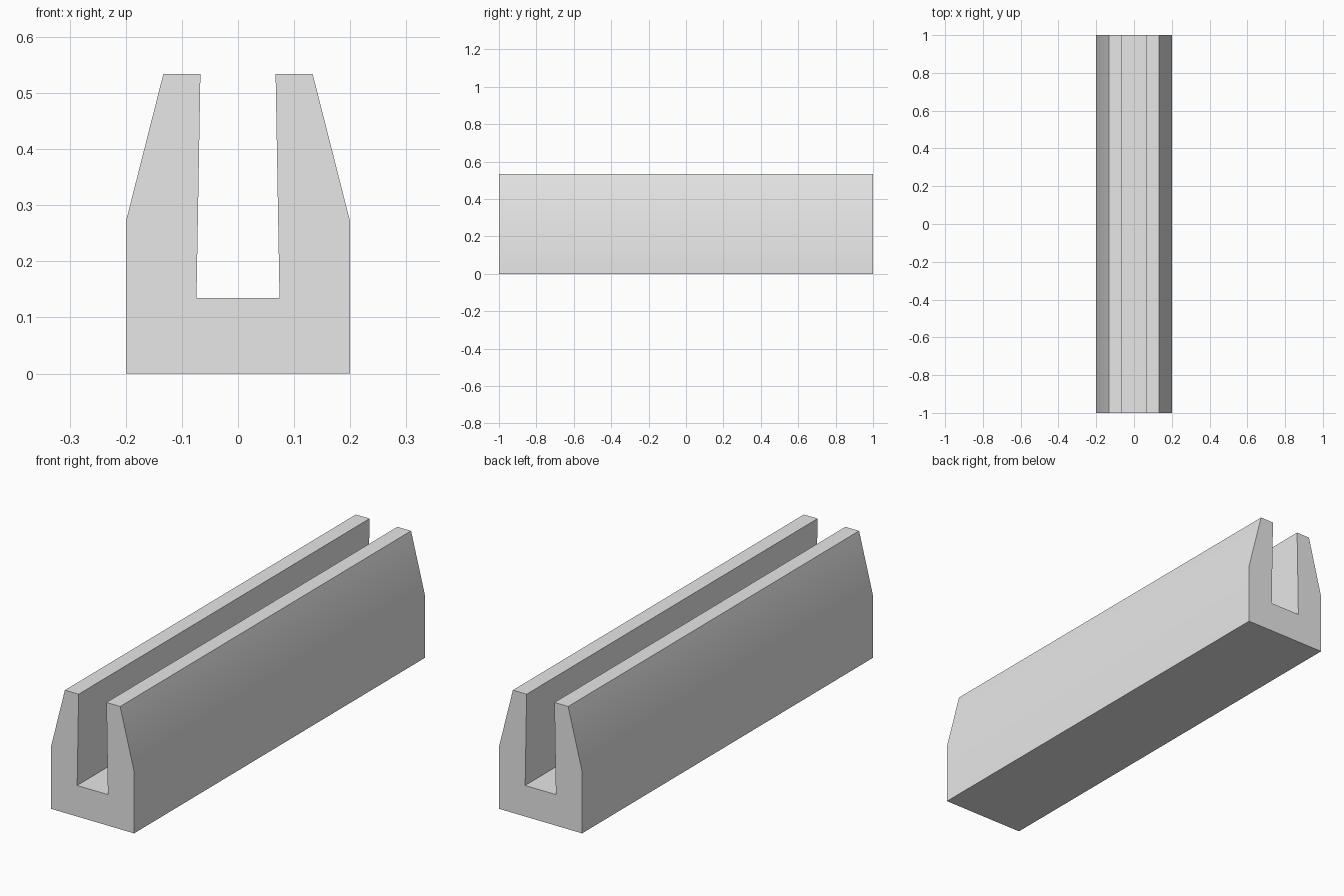
import bpy
import bmesh
import math

default_cube = bpy.data.objects.get("Cube")
if default_cube:
    bpy.data.objects.remove(default_cube, do_unlink=True)

LENGTH = 2.0

# Single plain grey
grey = bpy.data.materials.new("light_grey")
grey.use_nodes = True
colour = (0.8, 0.8, 0.8, 1.0)
grey.diffuse_color = colour
grey.node_tree.nodes["Principled BSDF"].inputs["Base Color"].default_value = colour

# Right half of the cross-section: base, tapered jaw, channel wall, channel floor
half = [(0.2, 0.0), (0.2, 0.27), (0.133, 0.534), (0.067, 0.534), (0.074, 0.135)]
profile = half + [(-x, z) for x, z in reversed(half)]

# Slotted rail: extrude the cross-section along its length
bm = bmesh.new()
end = bm.faces.new([bm.verts.new((x, -LENGTH / 2, z)) for x, z in profile])
extruded = bmesh.ops.extrude_face_region(bm, geom=[end], use_keep_orig=True)
far_verts = [g for g in extruded["geom"] if isinstance(g, bmesh.types.BMVert)]
bmesh.ops.translate(bm, verts=far_verts, vec=(0, LENGTH, 0))
bmesh.ops.recalc_face_normals(bm, faces=bm.faces)

mesh = bpy.data.meshes.new("slotted_rail")
bm.to_mesh(mesh)
bm.free()
mesh.materials.append(grey)
rail = bpy.data.objects.new("slotted_rail", mesh)
bpy.context.collection.objects.link(rail)

# Soft bend where the sides taper, crisp edges elsewhere
bpy.ops.object.select_all(action="DESELECT")
rail.select_set(True)
bpy.context.view_layer.objects.active = rail
bpy.ops.object.shade_smooth_by_angle(angle=math.radians(30))
